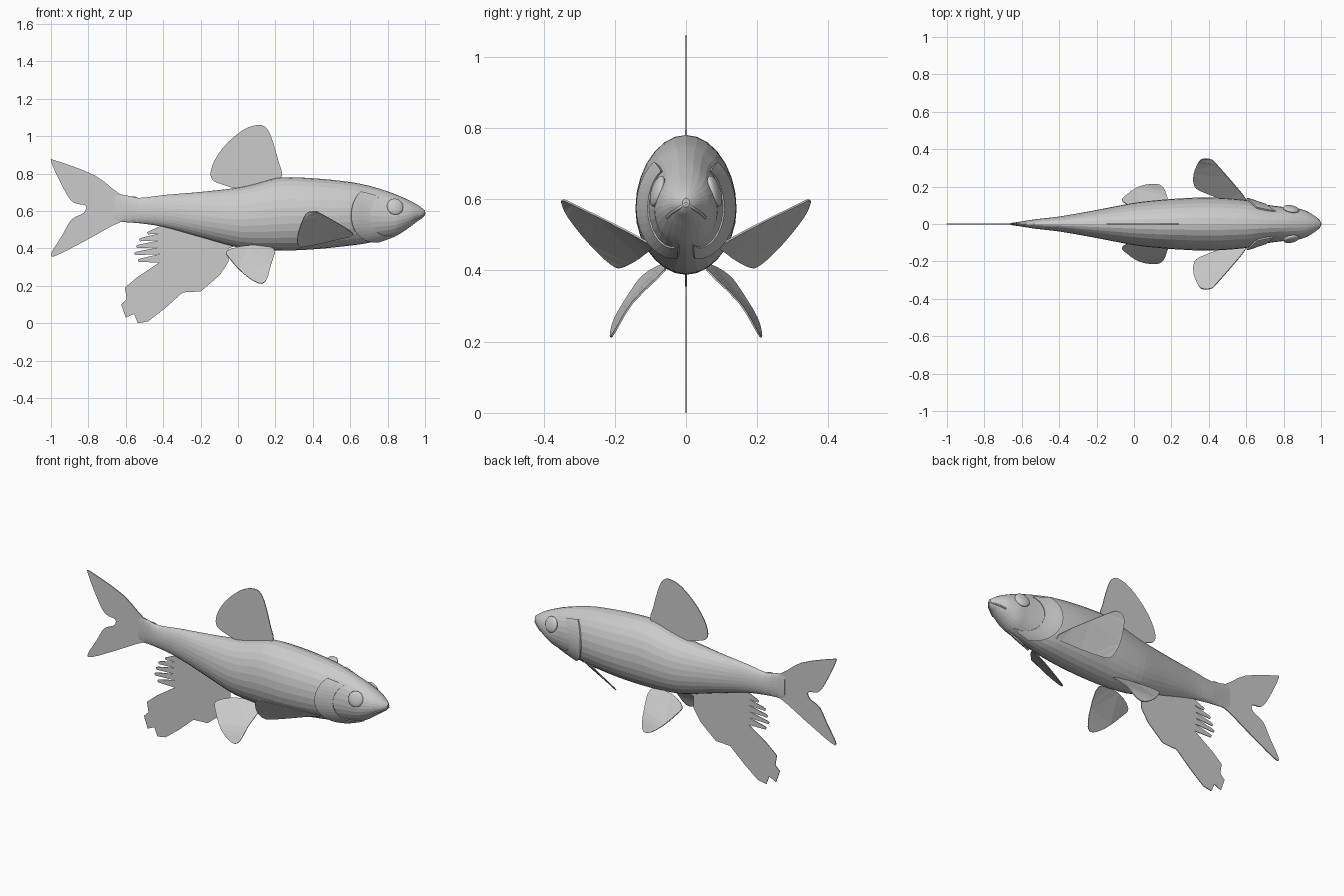
import bpy, bmesh, math
from mathutils import Vector

old = bpy.data.objects.get("Cube")
if old:
    bpy.data.objects.remove(old, do_unlink=True)

# One plain grey for the whole fish
GREY = (0.6, 0.6, 0.6, 1)
grey = bpy.data.materials.new("plain_grey")
grey.use_nodes = True
grey.diffuse_color = GREY
grey.node_tree.nodes["Principled BSDF"].inputs["Base Color"].default_value = GREY

# Body stations along the length: x, top z, bottom z, half width
STATIONS = [
    (-.66, .69, .545, .005), (-.6, .685, .54, .014), (-.53, .67, .535, .025),
    (-.4, .685, .515, .04), (-.2, .702, .46, .075), (0, .725, .405, .113),
    (.1, .747, .393, .125), (.22, .778, .388, .135), (.4, .775, .395, .142),
    (.6, .755, .415, .128), (.7, .735, .43, .105), (.8, .705, .453, .091),
    (.86, .682, .475, .087), (.92, .655, .515, .07), (.96, .633, .545, .047),
    (.985, .615, .562, .028), (1, .603, .578, .01),
]


def slope(i, k):
    a, b = STATIONS[max(i - 1, 0)], STATIONS[min(i + 1, len(STATIONS) - 1)]
    return (b[k] - a[k]) / (b[0] - a[0])


def station(x):
    """Smoothly interpolated top, bottom and half width at x."""
    i = 0
    while i < len(STATIONS) - 2 and x > STATIONS[i + 1][0]:
        i += 1
    a, b = STATIONS[i], STATIONS[i + 1]
    h = b[0] - a[0]
    t = (x - a[0]) / h
    blend = t * t * (3 - 2 * t)
    return [a[k] + (b[k] - a[k]) * blend
            + h * t * (1 - t) * (slope(i, k) * (1 - t) - slope(i + 1, k) * t)
            for k in (1, 2, 3)]


def skin(x, angle, lift=0.0):
    """Point on the body; angle 0 is the left side, positive is up."""
    top, bottom, half = station(x)
    mid = bottom + .47 * (top - bottom)
    rise = (top - mid) if math.sin(angle) > 0 else (mid - bottom)
    return Vector((x, (half + lift) * math.cos(angle),
                   mid + (rise + lift) * math.sin(angle)))


def finish(name, bm):
    bmesh.ops.recalc_face_normals(bm, faces=bm.faces)
    mesh = bpy.data.meshes.new(name)
    bm.to_mesh(mesh)
    bm.free()
    mesh.materials.append(grey)
    obj = bpy.data.objects.new(name, mesh)
    bpy.context.collection.objects.link(obj)
    return obj


def thicken(obj, amount, offset=0):
    mod = obj.modifiers.new("thickness", "SOLIDIFY")
    mod.thickness, mod.offset = amount, offset


def bridge(bm, rings, closed):
    for a, b in zip(rings, rings[1:]):
        count = len(a)
        for j in range(count if closed else count - 1):
            k = (j + 1) % count
            bm.faces.new((a[j], a[k], b[k], b[j]))


def rounded(points, steps=4):
    """Closed smooth curve through the given points."""
    pts = [Vector(p) for p in points]
    n, out = len(pts), []
    for i in range(n):
        a, b, c, d = (pts[(i + k) % n] for k in (-1, 0, 1, 2))
        for s in range(steps):
            t = s / steps
            out.append(b + (c - a) * (t / 2)
                       + (2 * a - 5 * b + 4 * c - d) * (t * t / 2)
                       + (3 * b - 3 * c + d - a) * (t ** 3 / 2))
    return out


def fin(name, points, thickness=.005):
    bm = bmesh.new()
    face = bm.faces.new([bm.verts.new(p) for p in points])
    face.normal_update()
    bmesh.ops.triangulate(bm, faces=[face])
    thicken(finish(name, bm), thickness)


def upright(points):
    return [(x, 0, z) for x, z in points]


def mirrored(points, side):
    return [(p[0], p[1] * side, p[2]) for p in points]


# Body: rings lofted from tail root to snout
bm = bmesh.new()
SEGMENTS, RINGS = 28, 60
rings = []
for i in range(RINGS + 1):
    x = -.66 + 1.66 * math.sin(i / RINGS * math.pi / 2)
    rings.append([bm.verts.new(skin(x, math.tau * j / SEGMENTS))
                  for j in range(SEGMENTS)])
bridge(bm, rings, True)
bm.faces.new(rings[0])
bm.faces.new(rings[-1])
finish("body", bm)

# Fins on the centre line
fin("dorsal_fin", rounded(upright([
    (.23, .775), (.215, .87), (.18, .99), (.15, 1.045), (.107, 1.06), (.03, 1.035),
    (-.06, .96), (-.12, .88), (-.146, .81), (-.135, .765), (-.085, .742),
    (0, .72), (.1, .735)])))

fin("tail_fin", rounded(upright([
    (-.525, .665), (-.63, .69), (-.765, .79), (-.97, .868), (-.998, .86),
    (-.93, .715), (-.88, .645), (-.815, .63), (-.825, .59), (-.89, .555),
    (-.94, .47), (-.997, .375), (-.97, .362), (-.79, .455), (-.63, .54),
    (-.525, .545)]), 3), .006)

# Anal fin: ragged rear edge with a comb of loose rays
anal = [(0, .42), (-.05, .4), (-.05, .33), (-.095, .26), (-.14, .22), (-.2, .17),
        (-.295, .165), (-.39, .08), (-.48, .01), (-.535, 0), (-.555, .05),
        (-.6, .03), (-.625, .1), (-.595, .13), (-.605, .19), (-.54, .245),
        (-.42, .325)]
for i, tip in enumerate((-.53, -.55, -.54, -.525, -.48)):
    z = .335 + .037 * i
    anal += [(tip, z - .008), (tip - .006, z + .004), (tip + .008, z + .011),
             (-.42, z + .034)]
anal += [(-.41, .535), (-.2, .48)]
fin("anal_fin", upright(anal), .004)

# Paired parts
PECTORAL = [(.615, .11, .48), (.445, .315, .585), (.41, .345, .597),
            (.37, .348, .59), (.345, .33, .55), (.32, .27, .475),
            (.322, .21, .418), (.36, .175, .41), (.54, .11, .45)]
PELVIC = [(-.06, .12, .385), (-.04, .155, .34), (.03, .2, .265),
          (.107, .212, .215), (.15, .2, .228), (.175, .15, .31),
          (.19, .06, .4), (.05, .07, .415)]
for label, side in (("left", 1), ("right", -1)):
    fin(label + "_pectoral_fin", rounded(mirrored(PECTORAL, side), 3))
    fin(label + "_pelvic_fin", rounded(mirrored(PELVIC, side), 3))

    # Gill cover: a patch over the cheek with a raised rear edge
    bm = bmesh.new()
    rows = []
    for i in range(17):
        angle = -1.35 + 2.15 * i / 16
        row = []
        for j in range(6):
            x = .605 + .08 * angle ** 2 + .02 * j
            p = skin(x, angle, .009 * (1 - j / 5))
            row.append(bm.verts.new((p.x, p.y * side, p.z)))
        rows.append(row)
    bridge(bm, rows, False)
    thicken(finish(label + "_gill_cover", bm), .008)

    # Eye: flattened ball set into the side of the head
    spot = skin(.84, .45)
    bpy.ops.mesh.primitive_uv_sphere_add(
        segments=24, ring_count=12, radius=1,
        location=(spot.x, spot.y * side, spot.z),
        rotation=(.3 * side, 0, -.2 * side))
    eye = bpy.context.object
    eye.name = label + "_eye"
    eye.scale = (.044, .016, .045)
    eye.data.materials.append(grey)
    bpy.ops.object.shade_smooth_by_angle()

# Mouth: thin lip line curving down around the snout
half = [skin(x, -.6, .001) for x in (.93, .945, .96, .975, .99)]
path = half + [Vector((1, 0, .588))] + [Vector((p.x, -p.y, p.z)) for p in reversed(half)]
curve = bpy.data.curves.new("lip", "CURVE")
curve.dimensions = "3D"
curve.bevel_depth = .004
curve.bevel_resolution = 1
line = curve.splines.new("POLY")
line.points.add(len(path) - 1)
for point, p in zip(line.points, path):
    point.co = (p.x, p.y, p.z, 1)
curve.materials.append(grey)
bpy.context.collection.objects.link(bpy.data.objects.new("lip", curve))
